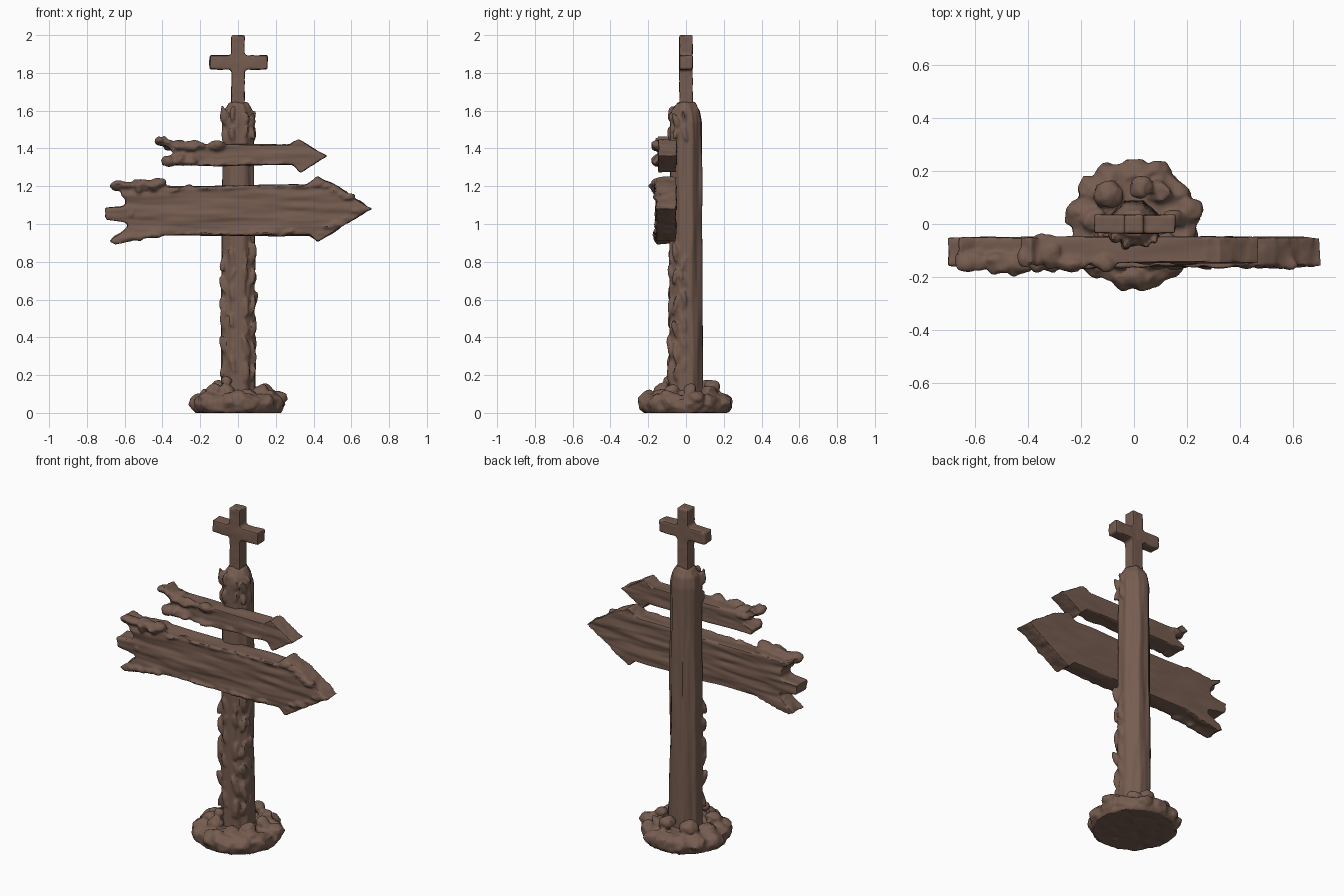
import bpy, bmesh, math, random
from mathutils import Matrix, Vector, Euler, noise

if "Cube" in bpy.data.objects:
    bpy.data.objects.remove(bpy.data.objects["Cube"])

random.seed(7)
wood = bpy.data.materials.new("weathered brown")
wood.diffuse_color = (0.18, 0.108, 0.08, 1)
wood.use_nodes = True
wood.node_tree.nodes["Principled BSDF"].inputs["Base Color"].default_value = wood.diffuse_color


def lump(bm, pos, size, tilt=0.3):
    """Squashed faceted lump, slightly tilted."""
    rot = Euler([random.uniform(-tilt, tilt) for _ in range(3)]).to_matrix().to_4x4()
    m = Matrix.Translation(pos) @ rot @ Matrix.Diagonal((*size, 1))
    for v in bmesh.ops.create_icosphere(bm, subdivisions=2, radius=1, matrix=m)['verts']:
        v.co += noise.noise_vector(v.co * 25) * min(size) * 0.35


def chips(bm, a, b, n, size):
    """Row of splinters scattered along a line."""
    a, b = Vector(a), Vector(b)
    for i in range(n):
        p = a.lerp(b, (i + random.uniform(0.2, 0.8)) / n)
        s = random.uniform(0.75, 1.25)
        lump(bm, p, [c * s for c in size])


def box(bm, lo, hi):
    lo, hi = Vector(lo), Vector(hi)
    m = Matrix.Translation((lo + hi) / 2) @ Matrix.Diagonal((*(hi - lo), 1))
    bmesh.ops.create_cube(bm, size=1, matrix=m)


def loft(bm, rings, sides=8):
    """Closed prism through rings of (z, half width across flats)."""
    rows = []
    for z, h in rings:
        r = h / math.cos(math.pi / sides)
        rows.append([bm.verts.new((r * math.cos((i + .5) * math.tau / sides),
                                   r * math.sin((i + .5) * math.tau / sides), z))
                     for i in range(sides)])
    for a, b in zip(rows, rows[1:]):
        for i in range(sides):
            j = (i + 1) % sides
            bm.faces.new((a[i], a[j], b[j], b[i]))
    bm.faces.new(rows[0][::-1])
    bm.faces.new(rows[-1])


def board(bm, outline, y0, y1):
    """Extrude an x/z outline between two depths."""
    front = [bm.verts.new((x, y0, z)) for x, z in outline]
    face = bm.faces.new(front)
    ext = bmesh.ops.extrude_face_region(bm, geom=[face], use_keep_orig=True)
    for v in ext['geom']:
        if isinstance(v, bmesh.types.BMVert):
            v.co.y = y1
    bmesh.ops.recalc_face_normals(bm, faces=bm.faces)


def finish(name, bm, voxel, amp, grain):
    """Fuse the volumes, carve grain along the normals, shade."""
    me = bpy.data.meshes.new(name + "_raw")
    bm.to_mesh(me)
    bm.free()
    ob = bpy.data.objects.new(name, me)
    bpy.context.collection.objects.link(ob)
    mod = ob.modifiers.new("fuse", 'REMESH')
    mod.mode = 'VOXEL'
    mod.voxel_size = voxel
    dg = bpy.context.evaluated_depsgraph_get()
    new = bpy.data.meshes.new_from_object(ob.evaluated_get(dg))
    ob.modifiers.clear()
    ob.data = new
    new.name = name
    offs = []
    for v in new.vertices:
        q = Vector(c * g for c, g in zip(v.co, grain))
        k = noise.noise(q) + 0.5 * noise.noise(q * 2.1)
        offs.append(v.co + v.normal * amp * (k - 0.15))
    for v, c in zip(new.vertices, offs):
        v.co = c
        v.co.z = max(0, min(2, v.co.z))
    new.materials.clear()
    new.materials.append(wood)
    bpy.ops.object.select_all(action='DESELECT')
    ob.select_set(True)
    bpy.context.view_layer.objects.active = ob
    bpy.ops.object.shade_smooth_by_angle(angle=math.radians(45))
    return ob


# Stone base: core disc, ring of slabs, rubble round the post
bm = bmesh.new()
loft(bm, [(0, .225), (.02, .235), (.075, .235), (.095, .2)], 14)
for i in range(13):
    a = (i + random.uniform(-.15, .15)) * math.tau / 13 + math.pi / 2
    r = random.uniform(.19, .205)
    lump(bm, (r * math.cos(a), r * math.sin(a), .052), (.065, .065, .052), .1)
for x, y, z, s in [(-.1, .11, .13, .06), (.03, .14, .14, .05), (.21, .05, .08, .055),
                   (-.12, -.08, .12, .05), (-.06, -.13, .12, .05), (.05, -.13, .1, .045),
                   (.12, -.07, .12, .045), (.15, .02, .12, .045), (-.15, .01, .1, .05),
                   (-.06, -.09, .17, .03), (.16, -.1, .09, .04), (.1, .12, .11, .05),
                   (-.16, -.13, .08, .05), (0, -.2, .08, .05)]:
    lump(bm, (x, y, z), (s, s * .9, s * .7))
finish("stone_base", bm, .009, .008, (14, 14, 14))

# Post with domed top, frayed on the front and sides
bm = bmesh.new()
loft(bm, [(.03, .09), (.9, .086), (1.54, .083), (1.6, .074), (1.645, .048)])
for x, y in [(-.078, -.055), (.078, -.055), (-.03, -.08), (.04, -.08), (.083, -.01)]:
    chips(bm, (x, y, .18), (x, y, .88), 6, (.016, .016, .055))
    chips(bm, (x, y, 1.44), (x, y, 1.6), 2, (.015, .014, .045))
chips(bm, (-.03, -.07, 1.5), (.03, -.07, 1.6), 2, (.022, .015, .06))
finish("post", bm, .0085, .006, (26, 26, 2.5))

# Cross on top
bm = bmesh.new()
box(bm, (-.036, -.036, 1.6), (.036, .036, 2.0))
box(bm, (-.151, -.036, 1.818), (.157, .036, 1.894))
finish("top_cross", bm, .008, .003, (14, 14, 14))

# Large arrow board with split left end
bm = bmesh.new()
board(bm, [(-.67, 1.22), (-.6, 1.195), (-.43, 1.22), (-.4, 1.2), (.36, 1.21), (.42, 1.25),
           (.53, 1.2), (.705, 1.08), (.42, .9), (.38, .94), (-.43, .94), (-.65, .89),
           (-.68, .91), (-.57, 1.0), (-.7, 1.02), (-.705, 1.085), (-.61, 1.09), (-.59, 1.13)],
      -.16, -.052)
chips(bm, (-.65, -.14, 1.2), (-.42, -.15, 1.21), 5, (.045, .04, .025))
chips(bm, (-.55, -.16, 1.19), (-.42, -.16, 1.2), 3, (.03, .035, .025))
chips(bm, (.4, -.15, 1.22), (.62, -.15, 1.13), 5, (.04, .025, .018))
chips(bm, (.4, -.15, .93), (.66, -.15, 1.08), 5, (.04, .022, .016))
chips(bm, (-.62, -.15, .92), (-.4, -.15, .95), 4, (.05, .028, .018))
chips(bm, (-.35, -.155, .95), (.36, -.155, .95), 9, (.05, .015, .012))
chips(bm, (-.35, -.155, 1.19), (.36, -.155, 1.2), 8, (.06, .014, .012))
chips(bm, (-.67, -.13, 1.05), (-.55, -.14, 1.05), 2, (.04, .035, .025))
finish("large_arrow_board", bm, .009, .009, (3, 10, 26))

# Small arrow board with broken left end
bm = bmesh.new()
board(bm, [(-.44, 1.44), (-.39, 1.465), (-.34, 1.425), (.27, 1.42), (.32, 1.45), (.47, 1.36),
           (.33, 1.27), (.29, 1.31), (-.4, 1.31), (-.41, 1.34), (-.34, 1.37), (-.36, 1.4)],
      -.147, -.05)
chips(bm, (-.43, -.12, 1.44), (-.3, -.12, 1.42), 3, (.04, .055, .025))
chips(bm, (-.38, -.08, 1.42), (-.31, -.08, 1.41), 2, (.04, .05, .025))
chips(bm, (-.34, -.15, 1.41), (-.08, -.145, 1.415), 6, (.035, .028, .025))
chips(bm, (-.4, -.14, 1.33), (-.22, -.14, 1.34), 4, (.035, .04, .022))
chips(bm, (-.2, -.145, 1.32), (.28, -.145, 1.32), 6, (.05, .012, .01))
finish("small_arrow_board", bm, .0085, .006, (4, 12, 28))
